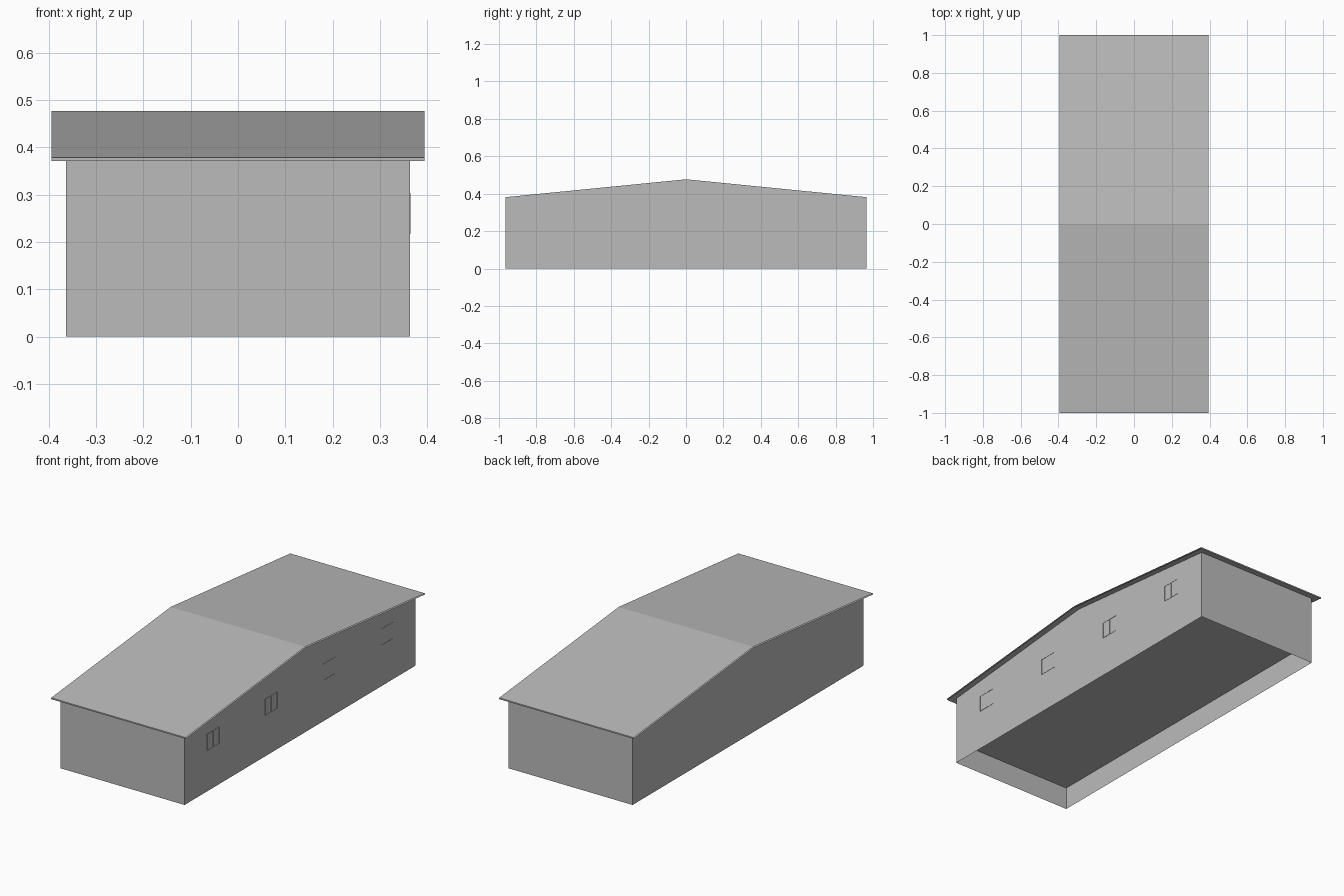
import bpy

cube = bpy.data.objects.get("Cube")
if cube:
    bpy.data.objects.remove(cube, do_unlink=True)

grey = bpy.data.materials.new("plain_grey")
grey.use_nodes = True
colour = (0.5, 0.5, 0.5, 1)
grey.diffuse_color = colour
grey.node_tree.nodes["Principled BSDF"].inputs["Base Color"].default_value = colour

HALF_X, HALF_Y = 0.363, 0.965      # wall footprint
ROOF_X, ROOF_Y = 0.394, 1.0        # roof overhang
EAVE, RIDGE, THICK = 0.378, 0.477, 0.007
FLOOR_Z = 0.122


def roof_height(y):
    return RIDGE - (RIDGE - EAVE) * abs(y) / ROOF_Y


def make_object(name, verts, faces):
    mesh = bpy.data.meshes.new(name)
    mesh.from_pydata(verts, [], faces)
    mesh.materials.append(grey)
    obj = bpy.data.objects.new(name, mesh)
    bpy.context.collection.objects.link(obj)
    return obj


def sweep(name, profile, x0, x1, closed=True):
    """Open-ended sheet: a (y, z) profile carried from x0 to x1."""
    n = len(profile)
    verts = [(x, y, z) for x in (x0, x1) for y, z in profile]
    faces = [(i, (i + 1) % n, (i + 1) % n + n, i + n)
             for i in range(n if closed else n - 1)]
    return make_object(name, verts, faces)


# Walls: two gables joined by the end walls, open underneath
top = roof_height(HALF_Y)
gable = [(-HALF_Y, 0), (HALF_Y, 0), (HALF_Y, top), (0, RIDGE), (-HALF_Y, top)]
make_object("walls",
            [(x, y, z) for x in (-HALF_X, HALF_X) for y, z in gable],
            [(4, 3, 2, 1, 0), (5, 6, 7, 8, 9), (1, 2, 7, 6), (4, 0, 5, 9)])

# Raised floor between the walls
sweep("floor", [(HALF_Y, FLOOR_Z), (-HALF_Y, FLOOR_Z)], -HALF_X, HALF_X, closed=False)

# Roof: upper and lower sheets with a fascia along each eave
upper = [(-ROOF_Y, EAVE), (0, RIDGE), (ROOF_Y, EAVE)]
lower = [(y, z - THICK) for y, z in reversed(upper)]
sweep("roof", upper + lower, ROOF_X, -ROOF_X)

# Window frames: shallow rims and a mullion standing off the left wall
W, Z0, Z1, DEPTH = 0.05, 0.217, 0.303, 0.0015
for i in range(4):
    y = (i - 1.5) * 0.484
    rim = [(y - W, Z0), (y + W, Z0), (y + W, Z1), (y - W, Z1)]
    sweep(f"window_rim_{i + 1}", rim, HALF_X, HALF_X + DEPTH)
    sweep(f"window_mullion_{i + 1}", [(y, Z0), (y, Z1)],
          HALF_X, HALF_X + DEPTH, closed=False)
